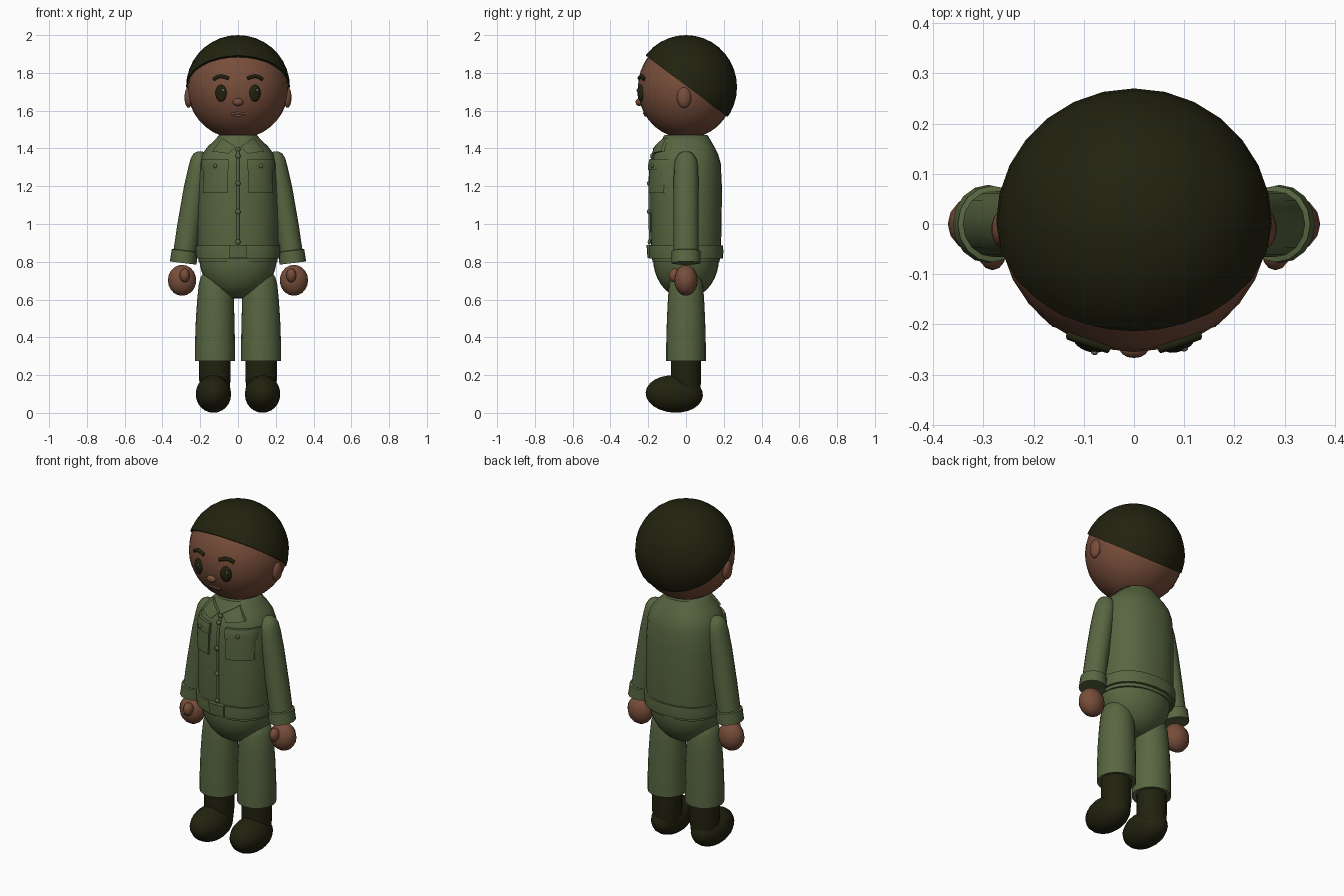
import bpy, bmesh, math
from mathutils import Vector, Matrix

if "Cube" in bpy.data.objects:
    bpy.data.objects.remove(bpy.data.objects["Cube"])


def colour(name, rgb):
    m = bpy.data.materials.new(name)
    m.diffuse_color = (*rgb, 1)
    m.use_nodes = True
    m.node_tree.nodes["Principled BSDF"].inputs["Base Color"].default_value = m.diffuse_color
    return m


GREEN = colour("uniform green", (0.098, 0.133, 0.053))
SKIN = colour("skin brown", (0.185, 0.075, 0.042))
DARK = colour("dark olive", (0.016, 0.016, 0.005))
GLINT = colour("eye glint", (0.12, 0.16, 0.12))


def finish(bm, name, mat, angle=50):
    bmesh.ops.recalc_face_normals(bm, faces=bm.faces[:])
    me = bpy.data.meshes.new(name)
    bm.to_mesh(me)
    bm.free()
    me.materials.append(mat)
    ob = bpy.data.objects.new(name, me)
    bpy.context.collection.objects.link(ob)
    bpy.ops.object.select_all(action='DESELECT')
    ob.select_set(True)
    bpy.context.view_layer.objects.active = ob
    bpy.ops.object.shade_smooth_by_angle(angle=math.radians(angle))
    return ob


def ball(name, mat, centre, radii, turn=0.0, tilt=0.0, seg=16, rings=10, cut=None):
    bm = bmesh.new()
    bmesh.ops.create_uvsphere(bm, u_segments=seg, v_segments=rings, radius=1)
    mx = (Matrix.Translation(centre) @ Matrix.Rotation(turn, 4, 'Z')
          @ Matrix.Rotation(tilt, 4, 'X') @ Matrix.Diagonal((*radii, 1)))
    bmesh.ops.transform(bm, matrix=mx, verts=bm.verts[:])
    if cut:  # keep only the part above a plane, and close it
        g = bm.verts[:] + bm.edges[:] + bm.faces[:]
        bmesh.ops.bisect_plane(bm, geom=g, plane_co=cut[0], plane_no=cut[1], clear_inner=True)
        bmesh.ops.holes_fill(bm, edges=[e for e in bm.edges if e.is_boundary])
    return finish(bm, name, mat)


def spow(v, p):
    return math.copysign(abs(v) ** p, v)


def loft(name, mat, rows, seg=24, n=2.0):
    """Rows of (z, rx, ry, centre x, centre y), skinned and capped."""
    bm = bmesh.new()
    rings = []
    for z, rx, ry, cx, cy in rows:
        ring = []
        for i in range(seg):
            a = 2 * math.pi * i / seg
            ring.append(bm.verts.new((cx + rx * spow(math.cos(a), 2 / n),
                                      cy + ry * spow(math.sin(a), 2 / n), z)))
        rings.append(ring)
    for a, b in zip(rings, rings[1:]):
        for i in range(seg):
            j = (i + 1) % seg
            bm.faces.new((a[i], a[j], b[j], b[i]))
    bm.faces.new(rings[0])
    bm.faces.new(rings[-1])
    return finish(bm, name, mat)


def tube(name, mat, pts, r):
    cu = bpy.data.curves.new(name, 'CURVE')
    cu.dimensions = '3D'
    cu.bevel_depth, cu.bevel_resolution, cu.use_fill_caps = r, 1, True
    sp = cu.splines.new('POLY')
    sp.points.add(len(pts) - 1)
    for p, co in zip(sp.points, pts):
        p.co = (*co, 1)
    cu.materials.append(mat)
    ob = bpy.data.objects.new(name, cu)
    bpy.context.collection.objects.link(ob)
    bpy.ops.object.select_all(action='DESELECT')
    ob.select_set(True)
    bpy.context.view_layer.objects.active = ob
    bpy.ops.object.convert(target='MESH')
    return ob


# ---- jacket body ----
N = 2.3
TORSO = [(0.80, .208, .178), (0.90, .214, .186), (1.05, .214, .189), (1.20, .212, .190),
         (1.32, .205, .184), (1.37, .190, .170), (1.41, .160, .150), (1.44, .128, .132), (1.47, .10, .115)]
loft("jacket", GREEN, [(*r, 0, 0) for r in TORSO], 32, N)


def torso_y(x, z, off=0.0):
    """Front surface of the jacket."""
    for a, b in zip(TORSO, TORSO[1:]):
        if a[0] <= z <= b[0]:
            t = (z - a[0]) / (b[0] - a[0])
            rx, ry = a[1] + t * (b[1] - a[1]), a[2] + t * (b[2] - a[2])
            return -ry * max(0, 1 - abs(x / rx) ** N) ** (1 / N) - off
    return -0.1


def panel(name, corners, off, thick, nu=8, nv=4):
    """Plate that follows the jacket front between four (x, z) corners."""
    bm = bmesh.new()
    c = [Vector(p) for p in corners]
    layers = []
    for o in (off, off - thick):
        grid = []
        for j in range(nv + 1):
            row = []
            for i in range(nu + 1):
                u, v = i / nu, j / nv
                p = c[0].lerp(c[1], u).lerp(c[3].lerp(c[2], u), v)
                row.append(bm.verts.new((p.x, torso_y(p.x, p.y, o), p.y)))
            grid.append(row)
        for j in range(nv):
            for i in range(nu):
                bm.faces.new((grid[j][i], grid[j][i + 1], grid[j + 1][i + 1], grid[j + 1][i]))
        layers.append(grid)
    bmesh.ops.bridge_loops(bm, edges=[e for e in bm.edges if e.is_boundary])
    return finish(bm, name, GREEN, 35)


# ---- waist: belt, buckle, seat of the trousers ----
loft("belt", GREEN, [(.818, .205, .175, 0, 0), (.818, .222, .195, 0, 0), (.852, .225, .198, 0, 0),
                     (.885, .224, .196, 0, 0), (.885, .205, .175, 0, 0)], 32, N)
panel("buckle", [(-.048, .82), (.048, .82), (.048, .888), (-.048, .888)], .024, .03)
ball("trouser_seat", GREEN, (0, 0, .82), (.205, .175, .215), seg=28, rings=18)

# ---- front fastening ----
tube("zip", GREEN, [(0, torso_y(0, z, .002), z) for z in (.90, 1.0, 1.1, 1.2, 1.3, 1.36, 1.40)], .009)
for z in (.905, 1.065, 1.215, 1.36, 1.395):
    ball("front_button", GREEN, (0, torso_y(0, z, .008), z), (.014, .009, .014), seg=10, rings=6)

# ---- head, hair, nose and mouth ----
HC = Vector((0, 0, 1.72))
HR = (.268, .255, .268)
ball("head", SKIN, HC, HR, seg=28, rings=18)
ball("hair", DARK, (0, 0, 1.725), (.275, .27, .275), seg=28, rings=18,
     cut=((0, 0, 1.732), (0, .6, .8)))


def face_pt(x, z, off=0.0):
    d = 1 - (x / HR[0]) ** 2 - ((z - HC.z) / HR[2]) ** 2
    return (x, -HR[1] * math.sqrt(d) - off, z)


ball("nose", SKIN, face_pt(0, 1.645, .003), (.029, .019, .02), seg=14)
for z, dip in ((1.587, -.004), (1.574, .008)):
    tube("lip", SKIN, [face_pt(x, z + dip * ((x / .036) ** 2), .001)
                       for x in (-.036, -.024, -.012, 0, .012, .024, .036)], .006)

for s in (-1, 1):
    side = "left" if s > 0 else "right"
    # face
    ball(side + "_ear", SKIN, (s * .262, -.01, 1.67), (.022, .038, .055), seg=14)
    ball(side + "_eye", DARK, face_pt(s * .09, 1.693, .001), (.031, .014, .045), turn=s * .34)
    ball(side + "_glint", GLINT, face_pt(s * .09 + .011, 1.708, .013), (.007, .005, .009),
         turn=s * .34, seg=8, rings=6)
    tube(side + "_brow", DARK, [face_pt(s * x, z, .002) for x, z in
         ((.05, 1.771), (.07, 1.778), (.09, 1.782), (.11, 1.778), (.13, 1.765))], .010)

    # collar flap
    panel(side + "_collar", [(s * .05, 1.372), (s * .137, 1.385), (s * .085, 1.455), (s * .012, 1.41)],
          .016, .03)
    # chest pocket with flap and button
    panel(side + "_pocket", [(s * .056, 1.165), (s * .186, 1.165), (s * .186, 1.33), (s * .056, 1.33)],
          .012, .022)
    panel(side + "_pocket_flap", [(s * .050, 1.285), (s * .192, 1.285), (s * .192, 1.345), (s * .050, 1.345)],
          .019, .028)
    ball(side + "_pocket_button", GREEN, (s * .122, torso_y(.122, 1.308, .021), 1.308),
         (.012, .008, .012), seg=10, rings=6)

    # sleeve, cuff and hand
    loft(side + "_sleeve", GREEN, [(z, rx, ry, s * cx, 0) for z, rx, ry, cx in
         ((.83, .062, .066, .284), (1.0, .062, .066, .259), (1.2, .060, .066, .226), (1.3, .055, .064, .208),
          (1.345, .048, .056, .203), (1.372, .034, .038, .202), (1.385, .012, .014, .202))], 16)
    cuff = loft(side + "_cuff", GREEN, [(z, rx, ry, 0, 0) for z, rx, ry in
                ((-.032, .055, .06), (-.035, .071, .078), (.030, .069, .076), (.035, .055, .06))], 16)
    cuff.location = (s * .286, 0, .828)
    cuff.rotation_euler = (0, -s * .12, 0)
    ball(side + "_hand", SKIN, (s * .296, 0, .702), (.075, .062, .082), seg=16)
    ball(side + "_thumb", SKIN, (s * .282, -.06, .728), (.027, .032, .037), seg=12, rings=8)

    # trouser leg
    loft(side + "_trouser_leg", GREEN, [(z, r, r * .99, s * cx, 0) for z, r, cx in
         ((.28, .090, .122), (.275, .106, .122), (.36, .106, .122), (.50, .102, .121), (.60, .097, .119),
          (.68, .091, .117), (.72, .080, .117), (.75, .055, .117), (.765, .02, .117))], 20)
    # boot
    loft(side + "_boot_shaft", DARK, [(.10, .075, .075, s * .123, 0), (.16, .082, .08, s * .123, 0),
                                      (.30, .084, .08, s * .123, 0)], 18)
    ball(side + "_boot_foot", DARK, (s * .13, -.062, .1), (.095, .152, .099), tilt=-.06, seg=18, rings=12)
